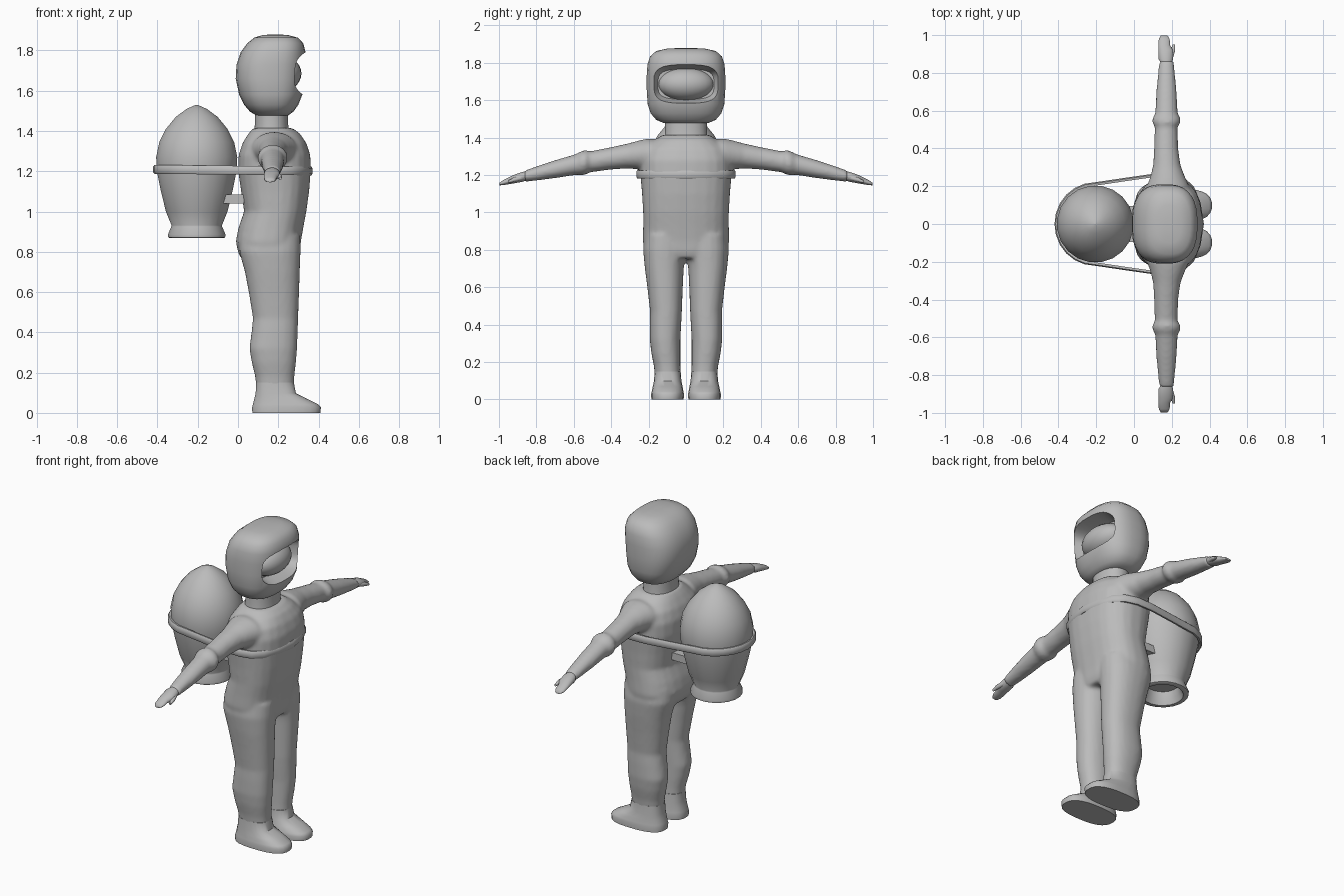
import bpy, bmesh, math

grey = bpy.data.materials.new("suit_grey")
grey.diffuse_color = (0.5, 0.5, 0.5, 1)


def sgnpow(v, e):
    return math.copysign(abs(v) ** e, v)


def loft(bm, rings, axis='z', n=24, p=2.3, flip=1):
    """Skin superellipse rings (t, a0, a1, b0, b1) along an axis; flip=-1 mirrors in y."""
    loops = []
    for t, a0, a1, b0, b1 in rings:
        loop = []
        for i in range(n):
            w = 2 * math.pi * (i + 0.5) / n
            a = (a0 + a1) / 2 + (a1 - a0) / 2 * sgnpow(math.cos(w), 2 / p)
            b = (b0 + b1) / 2 + (b1 - b0) / 2 * sgnpow(math.sin(w), 2 / p)
            x, y, z = {'z': (a, b, t), 'y': (a, t, b), 'x': (t, a, b)}[axis]
            loop.append(bm.verts.new((x, y * flip, z)))
        loops.append(loop)
    for l0, l1 in zip(loops, loops[1:]):
        for i in range(n):
            j = (i + 1) % n
            bm.faces.new((l0[i], l0[j], l1[j], l1[i]))
    bm.faces.new(loops[0])
    bm.faces.new(loops[-1])


def make(name, bm):
    bmesh.ops.recalc_face_normals(bm, faces=bm.faces)
    me = bpy.data.meshes.new(name)
    bm.to_mesh(me)
    bm.free()
    me.materials.append(grey)
    ob = bpy.data.objects.new(name, me)
    bpy.context.collection.objects.link(ob)
    return ob


def activate(ob):
    bpy.ops.object.select_all(action='DESELECT')
    ob.select_set(True)
    bpy.context.view_layer.objects.active = ob


def smooth(ob, deg=40):
    activate(ob)
    bpy.ops.object.shade_smooth_by_angle(angle=math.radians(deg))


def round_rings(rows):
    """(t, centre_a, centre_b, half_a, half_b) -> loft rings"""
    return [(t, a - ra, a + ra, b - rb, b + rb) for t, a, b, ra, rb in rows]


# Suit: torso, legs and arms fused into one skin
suit = bmesh.new()
loft(suit, [(.755, .025, .295, -.19, .19), (.79, .002, .307, -.222, .222),
            (.85, -.012, .313, -.232, .232), (.92, .002, .325, -.23, .23),
            (1.0, .03, .34, -.23, .23), (1.1, .015, .354, -.236, .236),
            (1.2, .0, .362, -.245, .245), (1.28, .002, .36, -.245, .245),
            (1.34, .022, .34, -.225, .225), (1.385, .05, .31, -.17, .17),
            (1.415, .075, .27, -.125, .125)], p=2.5)
leg = [(.12, .092, .278, .028, .166), (.18, .085, .28, .03, .172),
       (.25, .068, .288, .03, .186), (.32, .056, .294, .03, .194),
       (.41, .068, .297, .025, .194), (.47, .074, .299, .022, .192),
       (.60, .053, .304, .017, .207), (.70, .034, .307, .012, .22),
       (.80, .006, .311, -.002, .23), (.88, .01, .31, .0, .22)]
arm = round_rings([(.10, .18, 1.29, .125, .095), (.20, .18, 1.308, .112, .088),
                   (.25, .178, 1.307, .092, .078), (.31, .174, 1.302, .073, .067),
                   (.40, .17, 1.289, .064, .06), (.515, .17, 1.270, .06, .056),
                   (.535, .172, 1.268, .075, .066), (.56, .172, 1.263, .074, .065),
                   (.585, .172, 1.257, .06, .056), (.70, .172, 1.231, .054, .048),
                   (.80, .172, 1.208, .045, .038), (.865, .172, 1.193, .038, .03)])
for s in (1, -1):
    loft(suit, leg, flip=s)
    loft(suit, arm, 'y', p=2, flip=s)
suit = make("suit", suit)
m = suit.modifiers.new("fuse", 'REMESH')
m.mode, m.voxel_size, m.use_smooth_shade = 'VOXEL', 0.011, True
m = suit.modifiers.new("soften", 'SMOOTH')
m.factor, m.iterations = 0.5, 6

# Hands with thumbs, and boots
hand = round_rings([(.85, .172, 1.196, .028, .024), (.875, .168, 1.19, .04, .027),
                    (.92, .168, 1.178, .04, .023), (.945, .16, 1.17, .032, .019),
                    (.98, .16, 1.158, .029, .013), (.998, .16, 1.151, .018, .006)])
thumb = round_rings([(.875, .19, 1.185, .016, .014), (.92, .206, 1.174, .013, .012),
                     (.95, .211, 1.164, .007, .007)])
boot = [(0, .07, .41, .012, .186), (.028, .069, .413, .01, .187),
        (.042, .073, .40, .013, .184), (.07, .08, .345, .018, .178),
        (.098, .087, .288, .024, .172), (.15, .09, .278, .028, .168)]
for s, side in ((1, "left"), (-1, "right")):
    bm = bmesh.new()
    loft(bm, hand, 'y', n=16, p=2, flip=s)
    loft(bm, thumb, 'y', n=10, p=2, flip=s)
    smooth(make(side + "_hand", bm), 60)
    bm = bmesh.new()
    loft(bm, boot, p=2.6, flip=s)
    smooth(make(side + "_boot", bm), 50)

# Neck collar
bm = bmesh.new()
loft(bm, [(1.39, .078, .256, -.118, .118), (1.43, .083, .25, -.112, .112),
          (1.50, .083, .25, -.112, .112)], p=2.2)
smooth(make("neck", bm))

# Helmet with a recessed visor opening
bm = bmesh.new()
loft(bm, [(1.478, .09, .25, -.12, .12), (1.495, .06, .275, -.16, .16),
          (1.53, .03, .30, -.19, .19), (1.58, .005, .32, -.206, .206),
          (1.66, -.012, .33, -.211, .211), (1.73, -.008, .335, -.211, .211),
          (1.79, .012, .336, -.207, .207), (1.835, .045, .325, -.192, .192),
          (1.863, .08, .298, -.16, .16), (1.876, .12, .25, -.10, .10),
          (1.879, .16, .21, -.03, .03)], n=32, p=2.6)
helmet = make("helmet", bm)
bm = bmesh.new()
loft(bm, [(.235, -.15, .15, 1.605, 1.765), (.27, -.168, .168, 1.595, 1.775),
          (.40, -.215, .215, 1.565, 1.805)], 'x', n=32, p=3.5)
cutter = make("visor_cutter", bm)
m = helmet.modifiers.new("opening", 'BOOLEAN')
m.operation, m.object = 'DIFFERENCE', cutter
activate(helmet)
bpy.ops.object.modifier_apply(modifier="opening")
bpy.data.objects.remove(cutter)
smooth(helmet, 35)

bm = bmesh.new()
bmesh.ops.create_uvsphere(bm, u_segments=24, v_segments=14, radius=1)
bmesh.ops.scale(bm, vec=(.10, .15, .088), verts=bm.verts)
bmesh.ops.translate(bm, vec=(.215, 0, 1.685), verts=bm.verts)
smooth(make("visor", bm), 60)

# Rocket pack: lathed egg with flared hollow nozzle
bm = bmesh.new()
profile = [(.004, 1.53), (.05, 1.51), (.105, 1.47), (.155, 1.41), (.188, 1.345),
           (.204, 1.27), (.2, 1.2), (.182, 1.11), (.155, 1.0), (.127, .932),
           (.128, .925), (.145, .885), (.143, .872), (.135, .868), (.115, .868),
           (.1, .90), (.09, .94)]
loft(bm, round_rings([(z, -.205, 0, r, r) for r, z in profile]), p=2, n=20)
smooth(make("rocket_pack", bm))

# Bracket joining pack to back
bm = bmesh.new()
loft(bm, [(-.095, -.085, .04, 1.04, 1.085), (.095, -.085, .04, 1.04, 1.085)],
     'y', n=24, p=6)
smooth(make("pack_bracket", bm))

# Strap running round pack and chest
half = [(-.205 + .208 * math.cos(w), .213 * math.sin(w))
        for w in (math.radians(180 - 15 * i) for i in range(7))]
half += [(-.05, .236), (.09, .256), (.19, .258), (.26, .24), (.31, .195), (.345, .11), (.362, 0)]
path = half + [(x, -y) for x, y in half[-2:0:-1]]
bm = bmesh.new()
sections = []
for i, (x, y) in enumerate(path):
    (xa, ya), (xb, yb) = path[i - 1], path[(i + 1) % len(path)]
    length = math.hypot(xb - xa, yb - ya)
    nx, ny = -(yb - ya) / length, (xb - xa) / length
    zc = 1.205 - .01 * x
    sections.append([bm.verts.new((x + nx * o, y + ny * o, zc + h)) for o, h in
                     ((-.01, -.02), (.002, -.022), (.008, -.014), (.008, .014),
                      (.002, .022), (-.01, .02))])
for i, a in enumerate(sections):
    b = sections[(i + 1) % len(sections)]
    for k in range(6):
        j = (k + 1) % 6
        bm.faces.new((a[k], a[j], b[j], b[k]))
smooth(make("strap", bm))
